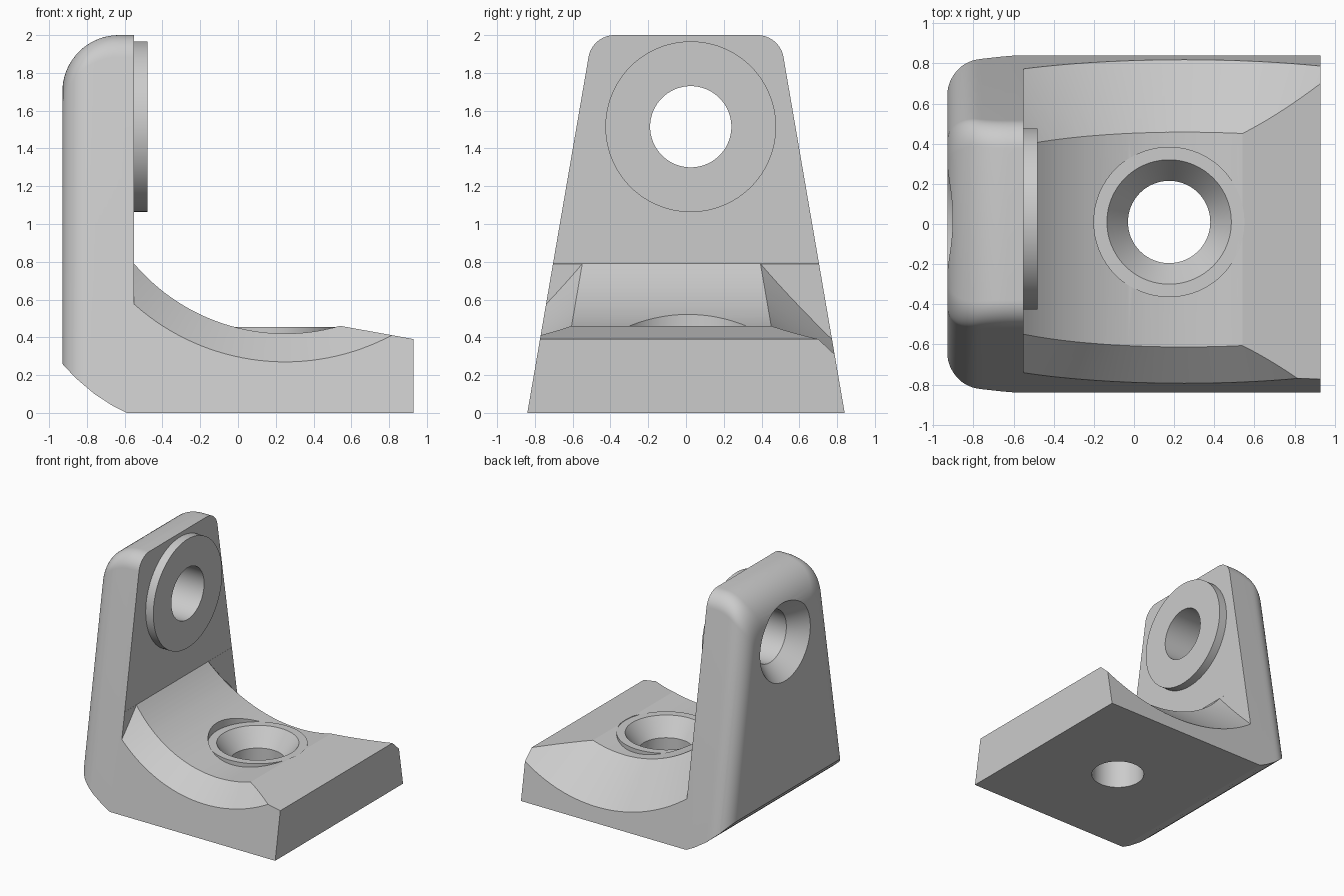
import bpy, bmesh
from math import sin, cos, tan, sqrt, pi, radians
from mathutils import Matrix

if "Cube" in bpy.data.objects:
    bpy.data.objects.remove(bpy.data.objects["Cube"], do_unlink=True)

grey = bpy.data.materials.new("bracket_grey")
grey.use_nodes = True
grey.diffuse_color = (0.6, 0.6, 0.6, 1)
grey.node_tree.nodes["Principled BSDF"].inputs["Base Color"].default_value = (0.6, 0.6, 0.6, 1)

LEAN = 0.172              # inward lean of both sides per unit of height
PHI = 0.1703              # the same lean as an angle
HALF = 0.84               # half width at the foot
SX, SZ, SR = 0.25, 1.47, 1.05   # axis and radius of the saddle curve
WALL = -0.55              # front face of the upright


def make_object(name, bm):
    bmesh.ops.recalc_face_normals(bm, faces=bm.faces)
    mesh = bpy.data.meshes.new(name)
    bm.to_mesh(mesh)
    bm.free()
    mesh.materials.append(grey)
    obj = bpy.data.objects.new(name, mesh)
    bpy.context.collection.objects.link(obj)
    return obj


def skin(rings, closed=True):
    """Join rings of equal length into a capped solid."""
    bm = bmesh.new()
    loops = [[bm.verts.new(p) for p in ring] for ring in rings]
    n = len(loops[0])
    for a, b in zip(loops, loops[1:]):
        for i in range(n):
            j = (i + 1) % n
            bm.faces.new((a[i], a[j], b[j], b[i]))
    bm.faces.new(loops[0])
    bm.faces.new(loops[-1])
    return bm


def lathe(name, profile, matrix, n=96):
    """Turn (radius, height) pairs about the local z axis."""
    bm = skin([[(r * cos(2 * pi * i / n), r * sin(2 * pi * i / n), h) for i in range(n)]
               for r, h in profile])
    bm.transform(matrix)
    return make_object(name, bm)


def combine(target, tool, operation):
    mod = target.modifiers.new("combine", 'BOOLEAN')
    mod.operation = operation
    mod.solver = 'EXACT'
    mod.object = tool
    bpy.context.view_layer.objects.active = target
    bpy.ops.object.modifier_apply(modifier=mod.name)
    bpy.data.objects.remove(tool, do_unlink=True)


def outline(x, side_inset, top_inset, c=0.14, steps=12):
    """Tapered outline with rounded upper corners."""
    w = HALF - side_inset
    zc = 2 - top_inset - c
    yc = w - LEAN * zc - c / cos(PHI)
    arc = [PHI + (pi / 2 - PHI) * i / steps for i in range(steps + 1)]
    right = [(w, 0)] + [(yc + c * cos(t), zc + c * sin(t)) for t in arc]
    left = [(-y, z) for y, z in reversed(right)]
    return [(x, y, z) for y, z in right + left]


# Tapered block, rounded along its back edges
layers = []
for i in range(19):
    t = pi / 2 * i / 18
    x = -0.63 - 0.3 * cos(t)
    d = max(0, -0.78 - x)
    layers.append(outline(x, 0.15 - sqrt(max(0, 0.0225 - d * d)), 0.3 * (1 - sin(t))))
layers.append(outline(0.93, 0, 0))
body = make_object("bracket_body", skin(layers))

# L-shaped side profile with the saddle curve and the curved heel
profile = [(-1, 2.1), (-1, 0.33), (-0.93, 0.26), (-0.86, 0.185), (-0.76, 0.1),
           (-0.66, 0.035), (-0.59, 0), (-0.56, -0.02), (1, -0.02), (1, 0.378)]
for i in range(41):
    x = 0.54 + (WALL - 0.54) * i / 40
    profile.append((x, SZ - sqrt(SR ** 2 - (x - SX) ** 2)))
profile.append((WALL, 2.1))
side_shape = make_object("side_shape", skin([[(x, y, z) for x, z in profile] for y in (-1, 1)]))
combine(body, side_shape, 'INTERSECT')


# Curved chamfers along both edges of the saddle
def chamfer(side, depth, outer):
    slope = depth / (outer - SR)
    r_in, r_out = 0.85, outer + 0.12
    section = [(r_in, (outer - r_in) * slope), (r_out, (outer - r_out) * slope),
               (r_in, (outer - r_out) * slope)]
    rings = []
    for i in range(65):
        t = radians(200 + 140 * i / 64)
        ring = []
        for r, d in section:
            z = SZ + r * sin(t)
            ring.append((SX + r * cos(t), side * (HALF - LEAN * z - d), z))
        rings.append(ring)
    bm = skin(rings)
    bmesh.ops.bisect_plane(bm, geom=bm.verts[:] + bm.edges[:] + bm.faces[:],
                           plane_co=(WALL + 0.0005, 0, 0), plane_no=(1, 0, 0), clear_inner=True)
    bmesh.ops.holes_fill(bm, edges=[e for e in bm.edges if e.is_boundary], sides=0)
    combine(body, make_object("chamfer_cutter", bm), 'DIFFERENCE')


chamfer(-1, 0.155, 1.2)
chamfer(1, 0.31, 1.345)

# Seats around the two bolt holes
foot = Matrix.Translation((0.175, 0.01, 0))
upright = Matrix.Translation((0, 0.025, 1.515)) @ Matrix.Rotation(pi / 2, 4, 'Y')
combine(body, lathe("foot_spotface", [(0.375, 0.455), (0.375, 0.9)], foot), 'DIFFERENCE')
combine(body, lathe("foot_seat", [(0.3745, 0.2), (0.3745, 0.455)], foot), 'UNION')
combine(body, lathe("upright_seat", [(0.452, -0.65), (0.452, -0.48)], upright), 'UNION')

# Countersunk bolt holes
combine(body, lathe("foot_hole", [(0.205, -0.1), (0.205, 0.315), (0.31, 0.455), (0.34, 0.495)],
                    foot), 'DIFFERENCE')
combine(body, lathe("upright_hole", [(0.387, -1), (0.215, -0.79), (0.215, -0.4)],
                    upright), 'DIFFERENCE')

# Smooth curves, crisp edges
bpy.ops.object.select_all(action='DESELECT')
body.select_set(True)
bpy.context.view_layer.objects.active = body
bpy.ops.object.shade_smooth_by_angle(angle=radians(25))
